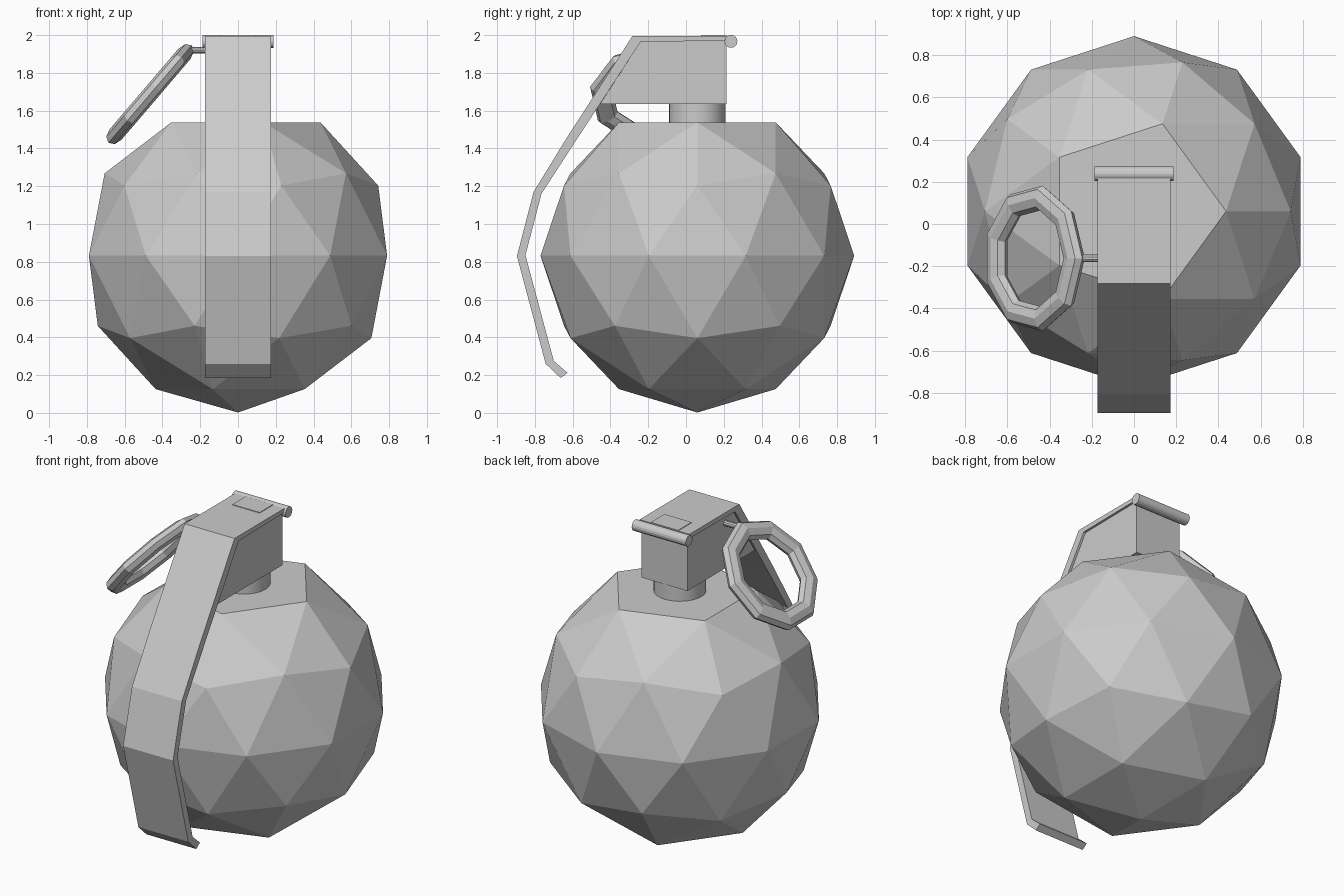
import bpy, bmesh, math
from mathutils import Matrix, Vector

cube = bpy.data.objects.get("Cube")
if cube:
    bpy.data.objects.remove(cube, do_unlink=True)

# One plain grey metal for everything
GREY = (0.6, 0.6, 0.6, 1)
metal = bpy.data.materials.new("grey_metal")
metal.use_nodes = True
metal.diffuse_color = GREY
metal.node_tree.nodes["Principled BSDF"].inputs["Base Color"].default_value = GREY


def finish(name, bm, smooth=False):
    """Turn a bmesh into a named object with the metal material."""
    bmesh.ops.recalc_face_normals(bm, faces=bm.faces)
    mesh = bpy.data.meshes.new(name)
    bm.to_mesh(mesh)
    bm.free()
    mesh.materials.append(metal)
    obj = bpy.data.objects.new(name, mesh)
    bpy.context.collection.objects.link(obj)
    if smooth:
        bpy.ops.object.select_all(action="DESELECT")
        bpy.context.view_layer.objects.active = obj
        obj.select_set(True)
        bpy.ops.object.shade_smooth_by_angle(angle=math.radians(30))
    return obj


def side_profile(name, points, half_width):
    """Extrude a (y, z) outline across x."""
    bm = bmesh.new()
    face = bm.faces.new([bm.verts.new((-half_width, y, z)) for y, z in points])
    extruded = bmesh.ops.extrude_face_region(bm, geom=[face])["geom"]
    verts = [v for v in extruded if isinstance(v, bmesh.types.BMVert)]
    bmesh.ops.translate(bm, verts=verts, vec=(2 * half_width, 0, 0))
    return finish(name, bm)


def cylinder(name, centre, radius, length, sides, along_x=False, smooth=False):
    bm = bmesh.new()
    matrix = Matrix.Translation(centre)
    if along_x:
        matrix = matrix @ Matrix.Rotation(math.pi / 2, 4, "Y")
    bmesh.ops.create_cone(bm, cap_ends=True, segments=sides, radius1=radius,
                          radius2=radius, depth=length, matrix=matrix)
    return finish(name, bm, smooth)


# Faceted body with its top point removed to leave a flat pentagon
bm = bmesh.new()
bmesh.ops.create_icosphere(bm, subdivisions=2, radius=0.83,
                           matrix=Matrix.Translation((0, 0.06, 0.832)))
top = max(bm.verts, key=lambda v: v.co.z)
bmesh.ops.dissolve_verts(bm, verts=[top])
finish("body", bm)

# Neck and head block
cylinder("neck", (0, 0.06, 1.59), 0.15, 0.14, 32, smooth=True)
side_profile("head_block", [(0.215, 1.635), (0.215, 1.97), (-0.24, 1.965),
                            (-0.455, 1.635)], 0.16)

# Bent safety lever with a flat tab on top
outer = [(0.215, 1.996), (-0.283, 1.996), (-0.632, 1.455), (-0.807, 1.17),
         (-0.895, 0.83), (-0.743, 0.26), (-0.664, 0.185)]
inner = [(0.215, 1.97), (-0.24, 1.965), (-0.59, 1.43), (-0.765, 1.16),
         (-0.85, 0.835), (-0.70, 0.275), (-0.627, 0.212)]
side_profile("lever", outer + inner[::-1], 0.174)
side_profile("lever_tab", [(0.08, 1.99), (0.215, 1.99), (0.215, 2.0), (0.08, 2.0)], 0.095)

# Hinge pin at the back, and the rod that holds the ring
cylinder("hinge_pin", (0, 0.238, 1.967), 0.034, 0.376, 16, along_x=True)
cylinder("pull_rod", (-0.2, -0.162, 1.92), 0.018, 0.16, 10, along_x=True)

# Tilted pull ring: an oval tube swept round nine segments
MAJOR, RADIAL, AXIAL, SEGMENTS, SIDES = 0.29, 0.06, 0.042, 9, 8
bm = bmesh.new()
loops = []
for i in range(SEGMENTS):
    a = math.tau * i / SEGMENTS
    loop = []
    for j in range(SIDES):
        b = math.tau * j / SIDES
        r = MAJOR + RADIAL * math.cos(b)
        loop.append(bm.verts.new((r * math.cos(a), r * math.sin(a), AXIAL * math.sin(b))))
    loops.append(loop)
for i in range(SEGMENTS):
    here, after = loops[i], loops[(i + 1) % SEGMENTS]
    for j in range(SIDES):
        k = (j + 1) % SIDES
        bm.faces.new((here[j], after[j], after[k], here[k]))
tilt = Matrix.Rotation(math.radians(-49.5), 4, "Y")
bmesh.ops.transform(bm, verts=bm.verts,
                    matrix=Matrix.Translation((-0.472, -0.163, 1.68)) @ tilt)
finish("pull_ring", bm)
